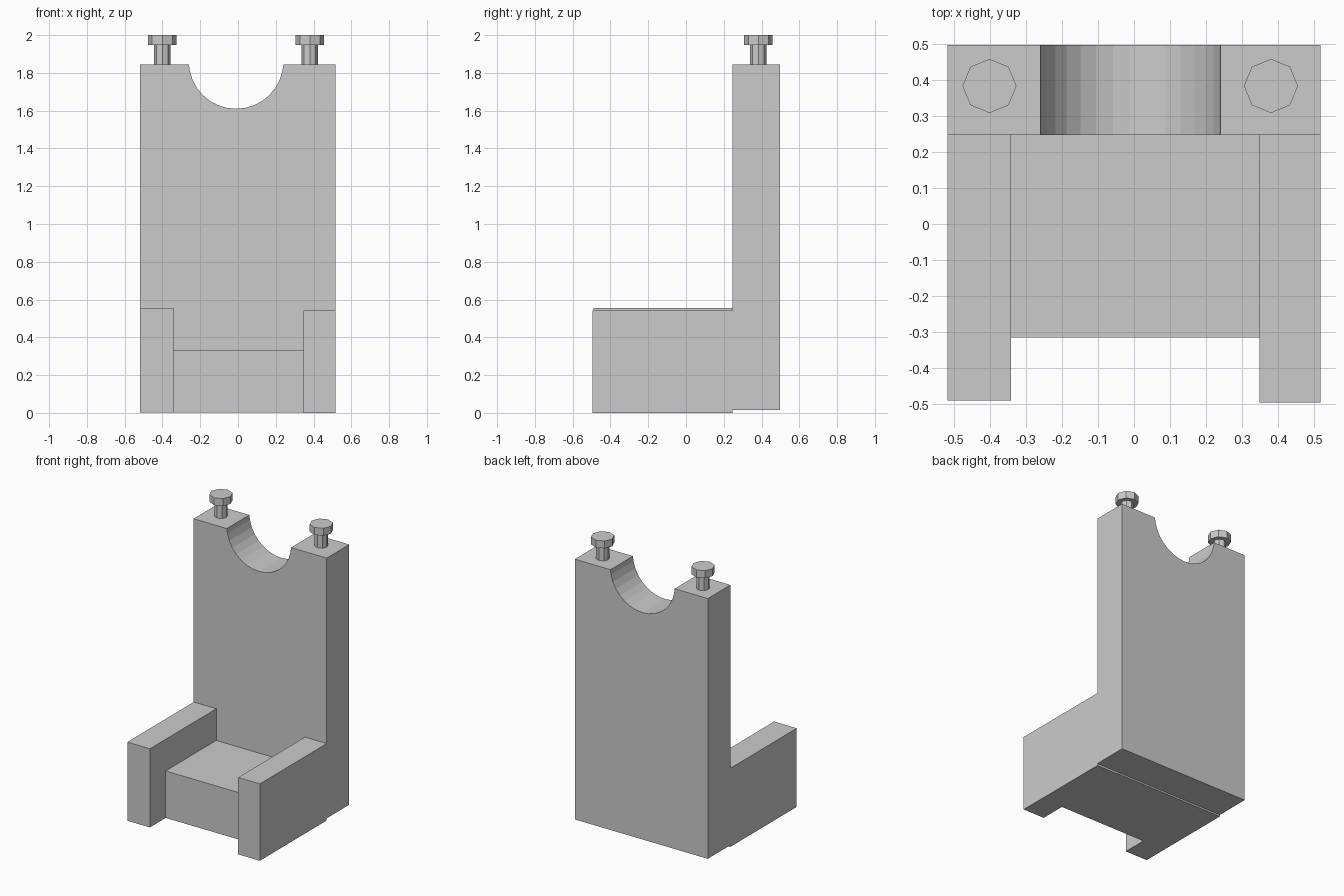
import bpy, bmesh
from math import sin, cos, pi

if "Cube" in bpy.data.objects:
    bpy.data.objects.remove(bpy.data.objects["Cube"])


def finish(name, bm):
    bmesh.ops.recalc_face_normals(bm, faces=bm.faces)
    mesh = bpy.data.meshes.new(name)
    bm.to_mesh(mesh)
    bm.free()
    obj = bpy.data.objects.new(name, mesh)
    bpy.context.collection.objects.link(obj)
    return obj


def box(name, x, y, z):
    bm = bmesh.new()
    bmesh.ops.create_cube(bm, size=1)
    for v in bm.verts:
        v.co = [lo if c < 0 else hi for c, (lo, hi) in zip(v.co, (x, y, z))]
    return finish(name, bm)


def octagon(name, x, y, radius, z0, z1):
    bm = bmesh.new()
    base = bm.faces.new([bm.verts.new((x + radius * cos(i * pi / 4),
                                       y + radius * sin(i * pi / 4), z0))
                         for i in range(8)])
    top = bmesh.ops.extrude_face_region(bm, geom=[base], use_keep_orig=True)
    verts = [g for g in top["geom"] if isinstance(g, bmesh.types.BMVert)]
    bmesh.ops.translate(bm, vec=(0, 0, z1 - z0), verts=verts)
    return finish(name, bm)


FRONT, BACK, SPLIT = -0.495, 0.497, 0.247
LEFT, RIGHT, TOP = -0.518, 0.517, 1.845

# Tall backrest: outline with a round notch in its top edge, extruded in y
cx, cz, r = -0.01, 1.86, 0.25
outline = [(LEFT, 0.015), (RIGHT, 0.015), (RIGHT, TOP)]
for i in range(17):
    a = -i * pi / 16
    outline.append((cx + r * cos(a), min(TOP, cz + r * sin(a))))
outline.append((LEFT, TOP))
bm = bmesh.new()
face = bm.faces.new([bm.verts.new((x, SPLIT, z)) for x, z in outline])
ext = bmesh.ops.extrude_face_region(bm, geom=[face], use_keep_orig=True)
bmesh.ops.translate(bm, vec=(0, BACK - SPLIT, 0),
                    verts=[g for g in ext["geom"] if isinstance(g, bmesh.types.BMVert)])
finish("backrest", bm)

# Seat block and the two slightly uneven arms
box("seat", (-0.342, 0.348), (-0.315, SPLIT), (0.003, 0.333))
box("left_arm", (LEFT, -0.342), (-0.49, SPLIT), (0.003, 0.556))
box("right_arm", (0.348, RIGHT), (FRONT, SPLIT), (0.0, 0.541))

# Octagonal finials on the backrest
for side, x in (("left", -0.401), ("right", 0.38)):
    octagon(side + "_finial_stem", x, 0.383, 0.043, TOP - 0.002, 1.95)
    octagon(side + "_finial_cap", x, 0.383, 0.075, 1.948, 2.0)
